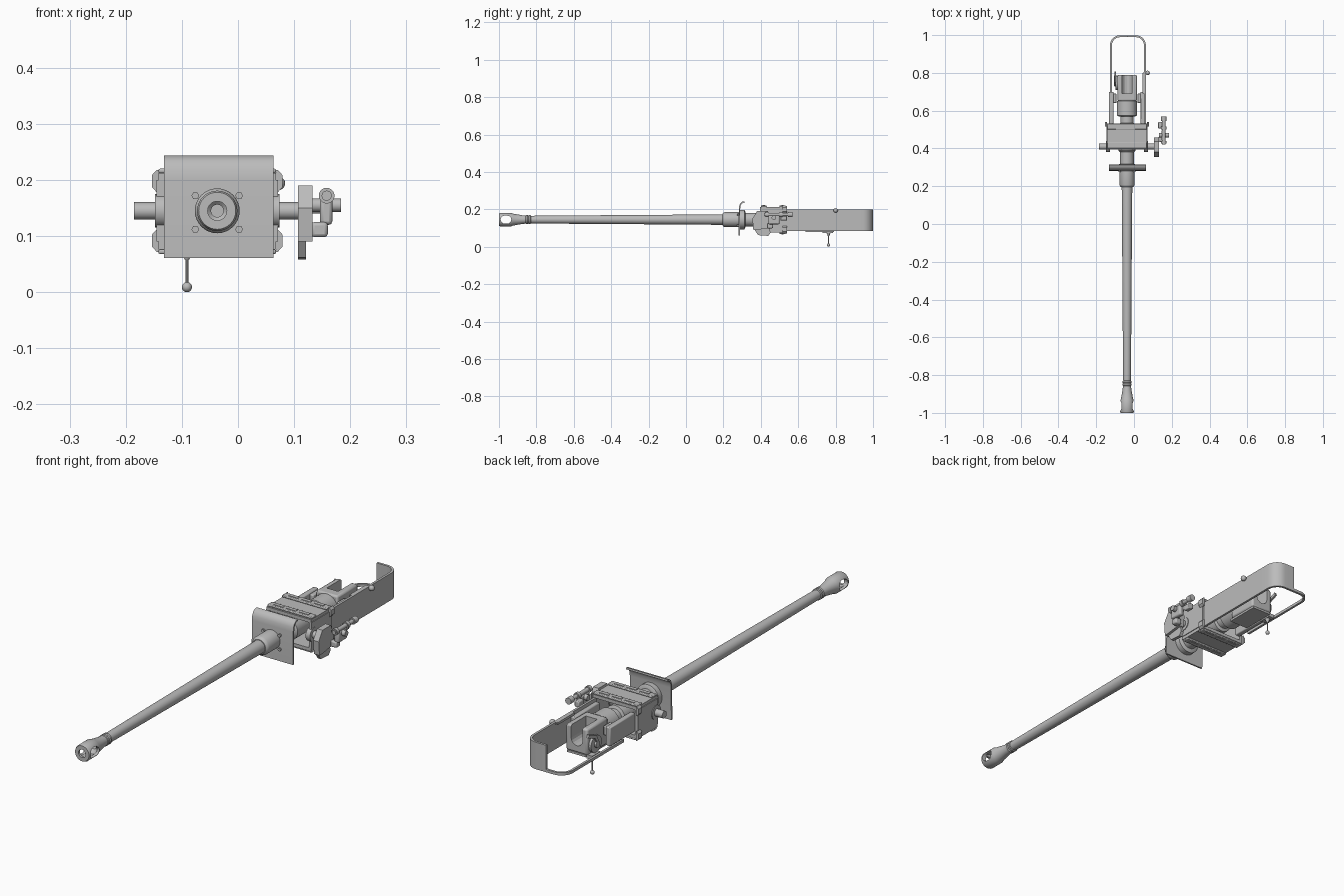
import bpy, bmesh, math
from mathutils import Vector

if "Cube" in bpy.data.objects:
    bpy.data.objects.remove(bpy.data.objects["Cube"])

AX, AZ = -0.037, 0.145          # bore axis
steel = bpy.data.materials.new("grey_steel")
steel.diffuse_color = (0.5, 0.5, 0.5, 1)
steel.use_nodes = True
steel.node_tree.nodes["Principled BSDF"].inputs["Base Color"].default_value = steel.diffuse_color


def finish(name, bm):
    bmesh.ops.recalc_face_normals(bm, faces=bm.faces)
    me = bpy.data.meshes.new(name)
    bm.to_mesh(me)
    bm.free()
    me.materials.append(steel)
    ob = bpy.data.objects.new(name, me)
    bpy.context.collection.objects.link(ob)
    return ob


def prism(name, pts, axis, a, b):
    """Extrude a 2D outline along an axis from a to b."""
    put = {'x': lambda p, t: (t, p[0], p[1]),
           'y': lambda p, t: (p[0], t, p[1]),
           'z': lambda p, t: (p[0], p[1], t)}[axis]
    bm = bmesh.new()
    lo = [bm.verts.new(put(p, a)) for p in pts]
    hi = [bm.verts.new(put(p, b)) for p in pts]
    n = len(pts)
    bm.faces.new(lo)
    bm.faces.new(hi[::-1])
    for i in range(n):
        bm.faces.new((lo[i], lo[(i + 1) % n], hi[(i + 1) % n], hi[i]))
    return finish(name, bm)


def box(name, x0, x1, y0, y1, z0, z1, bev=0):
    ob = prism(name, [(x0, y0), (x1, y0), (x1, y1), (x0, y1)], 'z', z0, z1)
    if bev:
        m = ob.modifiers.new("bevel", 'BEVEL')
        m.width, m.segments = bev, 2
    return ob


def lathe(name, prof, closed=False, n=32, axis='y', c=(AX, 0, AZ)):
    """Revolve (radius, distance) points about an axis through c."""
    bm = bmesh.new()
    rings = []
    for r, d in prof:
        ring = []
        for i in range(n):
            u, v = r * math.cos(math.tau * i / n), r * math.sin(math.tau * i / n)
            off = {'x': (d, u, v), 'y': (u, d, v), 'z': (u, v, d)}[axis]
            ring.append(bm.verts.new(Vector(c) + Vector(off)))
        rings.append(ring)
    pairs = list(zip(rings, rings[1:]))
    if closed:
        pairs.append((rings[-1], rings[0]))
    else:
        bm.faces.new(rings[0])
        bm.faces.new(rings[-1])
    for p, q in pairs:
        for i in range(n):
            j = (i + 1) % n
            bm.faces.new((p[i], p[j], q[j], q[i]))
    return finish(name, bm)


def rod(name, axis, c, r, a, b, n=20):
    return lathe(name, [(r, a), (r, b)], n=n, axis=axis, c=c)


def ball(name, c, r):
    bm = bmesh.new()
    bmesh.ops.create_uvsphere(bm, u_segments=16, v_segments=10, radius=r)
    bmesh.ops.translate(bm, verts=bm.verts, vec=c)
    return finish(name, bm)


def strip(path, t):
    """Outline of a path with thickness t."""
    left, right = [], []
    for i, p in enumerate(path):
        a, b = Vector(path[max(i - 1, 0)]), Vector(path[min(i + 1, len(path) - 1)])
        d = (b - a).normalized()
        nrm = Vector((-d.y, d.x)) * t / 2
        left.append(tuple(Vector(p) + nrm))
        right.append(tuple(Vector(p) - nrm))
    return left + right[::-1]


def arc(cx, cy, r, a0, a1, n=8):
    return [(cx + r * math.cos(math.radians(a0 + (a1 - a0) * i / n)),
             cy + r * math.sin(math.radians(a0 + (a1 - a0) * i / n))) for i in range(n + 1)]


def cut(ob, cutter):
    m = ob.modifiers.new("cut", 'BOOLEAN')
    m.operation, m.object, m.solver = 'DIFFERENCE', cutter, 'EXACT'
    cutter.hide_render = True
    cutter.hide_set(True)


# Barrel with collars and hollow muzzle brake
lathe("barrel", [(0.017, -0.85), (0.019, -0.85), (0.021, -0.8), (0.025, -0.2), (0.028, 0.2), (0.028, 0.3)])
lathe("muzzle_collar", [(0.018, -0.86), (0.024, -0.855), (0.024, -0.847), (0.021, -0.843),
                        (0.024, -0.839), (0.024, -0.831), (0.018, -0.828)])
brake = lathe("muzzle_brake", [(0.017, -1.0), (0.033, -1.0), (0.036, -0.994), (0.036, -0.935), (0.032, -0.925),
                               (0.023, -0.875), (0.021, -0.85), (0.011, -0.85), (0.011, -0.92),
                               (0.026, -0.935), (0.026, -0.985), (0.017, -0.99)], True)
cut(brake, prism("brake_window_cutter", arc(-0.955, AZ, 0.021, -90, 90) + arc(-0.97, AZ, 0.021, 90, 270),
                 'x', AX - 0.06, AX + 0.06))

# Recoil sleeve and rear tube
lathe("recoil_sleeve", [(0.031, 0.195), (0.037, 0.2), (0.040, 0.208), (0.040, 0.28), (0.036, 0.285),
                        (0.036, 0.38), (0.046, 0.39), (0.046, 0.53), (0.034, 0.535), (0.034, 0.58)])
lathe("breech_collar", [(0.045, 0.57), (0.053, 0.575), (0.053, 0.65), (0.04, 0.66)])

# Curved shield with four bolts
prism("shield", strip([(0.284, 0.061), (0.286, 0.2), (0.288, 0.218), (0.294, 0.231), (0.303, 0.238), (0.314, 0.24)],
                      0.007), 'x', -0.132, 0.063)
lathe("shield_flange", [(0.052, 0.288), (0.052, 0.312), (0.04, 0.318)])
for sx in (-1, 1):
    for sz in (-1, 1):
        rod("shield_bolt", 'y', (AX + sx * 0.039, 0, AZ - 0.003 + sz * 0.03), 0.007, 0.274, 0.286, 6)

# Cradle: top and bottom trays, ribs, side walls
for nm, z0, z1, s in (("top", 0.198, 0.212, 1), ("bottom", 0.076, 0.09, -1)):
    box("cradle_%s_plate" % nm, -0.142, 0.068, 0.395, 0.532, z0, z1)
    edge = z1 if s > 0 else z0
    for y in (0.40, 0.50):
        lo, hi = sorted((edge, edge + s * 0.008))
        box("cradle_%s_rib" % nm, -0.142, 0.068, y, y + 0.032, lo, hi, 0.003)
        for k in (-1, 0, 1):
            lo2, hi2 = sorted((edge + s * 0.008, edge + s * 0.010))
            box("rib_pad", AX + k * 0.06 - 0.022, AX + k * 0.06 + 0.022, y + 0.01, y + 0.022, lo2, hi2)
for s in (-1, 1):
    def X(d):
        return AX + s * d
    x0, x1 = sorted((X(0.095), X(0.108)))
    box("cradle_side", x0, x1, 0.395, 0.532, 0.09, 0.2)
    # Flared side flanges above and below the pins
    for f in (-1, 1):
        prism("side_flange", [(X(0.105), AZ + f * 0.033), (X(0.108), AZ + f * 0.033), (X(0.116), AZ + f * 0.042),
                              (X(0.116), AZ + f * 0.064), (X(0.108), AZ + f * 0.073), (X(0.105), AZ + f * 0.073)],
              'y', 0.515, 0.54)
    rod("trunnion_pin", 'x', (0, 0.41, AZ), 0.0155, X(0.09), X(0.148))
    rod("trunnion_boss", 'x', (0, 0.41, AZ), 0.03, X(0.09), X(0.111))
    # Rear guide rails and brackets
    x0, x1 = sorted((X(0.072), X(0.095)))
    box("guide_rail", x0, x1, 0.53, 0.70, 0.105, 0.185, 0.004)
    x0, x1 = sorted((X(0.055), X(0.075)))
    box("rail_bracket", x0, x1, 0.64, 0.69, 0.14, 0.18, 0.004)
box("right_rail_extension", 0.044, 0.056, 0.69, 0.80, 0.19, 0.2)

# Elevation sector on the right pin
prism("elevation_sector", [(0.355, 0.15), (0.36, 0.09), (0.375, 0.09), (0.45, 0.10), (0.457, 0.15), (0.437, 0.19),
                           (0.38, 0.19)], 'x', 0.107, 0.133)
prism("sector_leg", [(0.36, 0.1), (0.385, 0.062), (0.44, 0.058), (0.452, 0.075), (0.445, 0.105)], 'x', 0.107, 0.121)

# Elevation gear and handwheel cluster
box("gear_arm", 0.13, 0.160, 0.435, 0.465, 0.098, 0.125, 0.006)
box("gear_housing", 0.146, 0.168, 0.44, 0.50, 0.12, 0.168, 0.006)
rod("gear_cross_shaft", 'x', (0, 0.47, 0.155), 0.012, 0.132, 0.184)
rod("gear_shaft", 'y', (0.158, 0, 0.172), 0.009, 0.42, 0.565)
for y0, y1 in ((0.425, 0.44), (0.50, 0.515), (0.545, 0.57)):
    rod("shaft_collar", 'y', (0.158, 0, 0.172), 0.014, y0, y1)
box("shaft_bracket", 0.128, 0.15, 0.505, 0.54, 0.14, 0.165, 0.004)

# Recoil guard: tall plate on the right and half the back, low bar on the left
prism("guard_plate", strip([(0.058, 0.53), (0.058, 0.9)] + arc(0.010, 0.946, 0.048, 0, 90)
                           + [(-0.037, 0.994)], 0.010), 'z', 0.085, 0.2)
prism("guard_bar", strip([(-0.036, 0.994)] + arc(-0.074, 0.946, 0.048, 90, 180)
                         + [(-0.122, 0.9), (-0.122, 0.6)], 0.010), 'z', 0.085, 0.097)
ball("guard_knob", (0.072, 0.8, 0.194), 0.012)
rod("knob_stem", 'x', (0, 0.8, 0.194), 0.005, 0.05, 0.072)

# Breech ring with open U channel
breech = box("breech_ring", -0.087, 0.015, 0.65, 0.79, 0.088, 0.2, 0.008)
cut(breech, prism("breech_channel_cutter", arc(AX, AZ, 0.027, 180, 360) + [(AX + 0.027, 0.25), (AX - 0.027, 0.25)],
                  'y', 0.69, 0.85))
box("breech_underplate", -0.08, 0.01, 0.64, 0.79, 0.08, 0.089)

# Breech crank on the left side
rod("crank_disc", 'x', (0, 0.745, 0.125), 0.036, -0.098, -0.08, 28)
rod("crank_boss", 'x', (0, 0.745, 0.125), 0.014, -0.106, -0.09)
prism("crank_lever", strip([(0.735, 0.12), (0.755, 0.16), (0.805, 0.18)], 0.014), 'x', -0.104, -0.095)

# Hanging breech handle
lathe("handle_socket", [(0.012, 0.085), (0.010, 0.072), (0.004, 0.058)], axis='z', n=16, c=(-0.091, 0.762, 0))
box("handle_bracket", -0.107, -0.08, 0.73, 0.785, 0.074, 0.09)
rod("handle_rod", 'z', (-0.091, 0.762, 0), 0.0025, 0.01, 0.075, 10)
ball("handle_knob", (-0.091, 0.762, 0.009), 0.009)

# Smooth round parts while keeping edges sharp
for ob in bpy.data.objects:
    if not ob.hide_render:
        ob.select_set(True)
        bpy.context.view_layer.objects.active = ob
bpy.ops.object.shade_smooth_by_angle(angle=math.radians(32))
